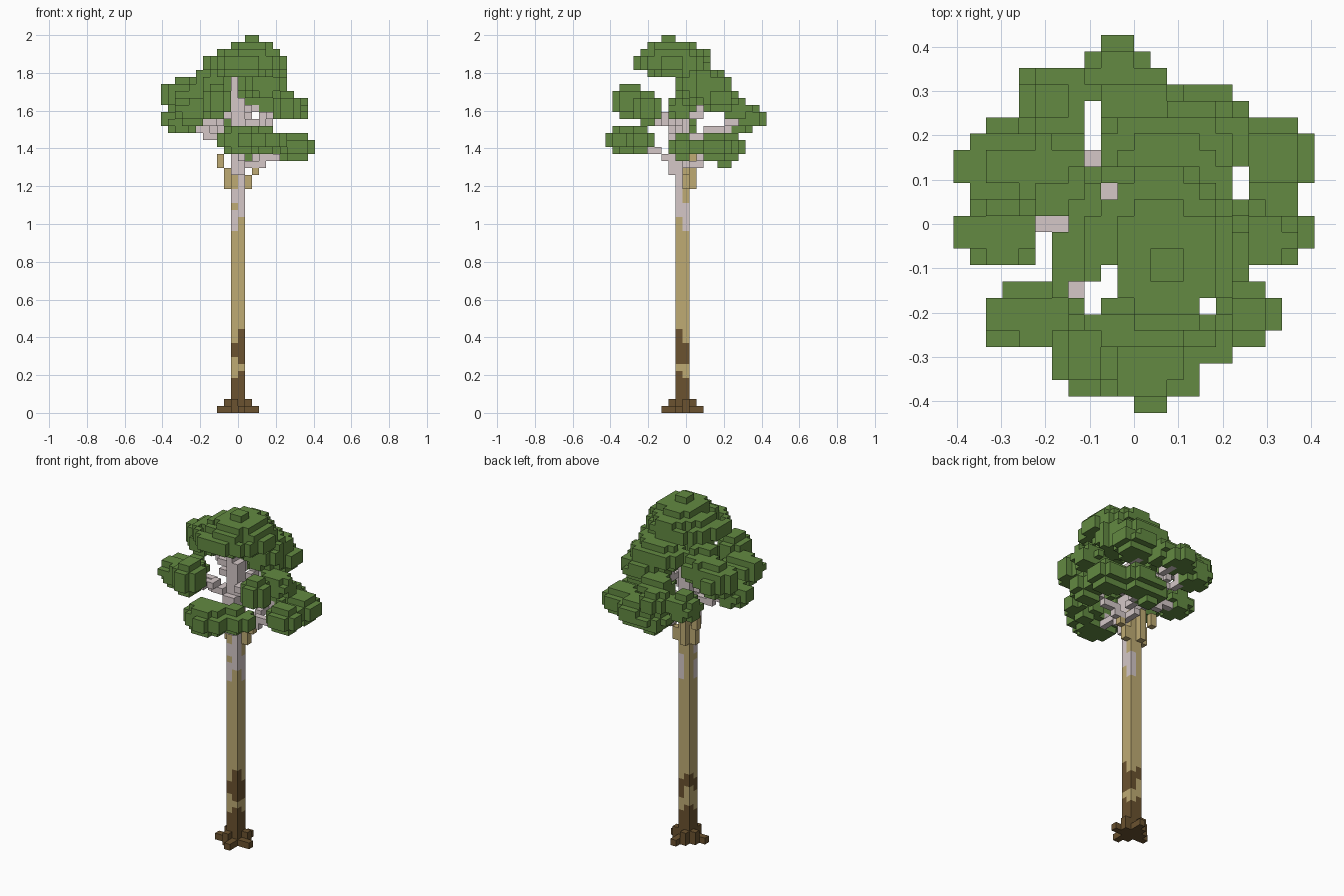
import bpy, bmesh, math
from mathutils import Vector

cube = bpy.data.objects.get("Cube")
if cube:
    bpy.data.objects.remove(cube)

V = 1 / 27  # edge of one block


def material(name, rgb):
    m = bpy.data.materials.new(name)
    m.use_nodes = True
    m.diffuse_color = (*rgb, 1)
    m.node_tree.nodes["Principled BSDF"].inputs["Base Color"].default_value = (*rgb, 1)
    return m


LEAF, PALE, TAN, DARK = range(4)
MATS = [material("leaf green", (0.125, 0.255, 0.054)),
        material("pale bark", (0.66, 0.575, 0.575)),
        material("tan bark", (0.52, 0.41, 0.175)),
        material("dark bark", (0.145, 0.085, 0.029))]

taken = {}   # block -> colour
parts = {}   # part name -> its blocks


def add(part, block, colour):
    if block not in taken:
        taken[block] = colour
        parts.setdefault(part, []).append(block)


def box(part, xs, ys, zs, colour):
    for i in range(*xs):
        for j in range(*ys):
            for k in range(*zs):
                add(part, (i, j, k), colour)


# Columns left open to the sky between the clumps
GAPS = {(-3, 4), (-3, 5), (-3, 6), (-3, 7), (-2, 2), (6, 2), (6, 3), (-6, 0), (-5, 0),
        (-6, -1), (-6, -2), (-2, -3), (-2, -4), (-3, -4), (-4, -4), (-3, -5), (4, -5)}


def lobe(part, centre, radius):
    """Rounded clump of leaf blocks."""
    spans = [range(math.floor(c - r) - 1, math.ceil(c + r) + 1) for c, r in zip(centre, radius)]
    for i in spans[0]:
        for j in spans[1]:
            if (i, j) in GAPS:
                continue
            for k in spans[2]:
                p = (i + 0.5, j, k + 0.5)
                if sum(((a - c) / r) ** 2 for a, c, r in zip(p, centre, radius)) <= 1:
                    add(part, (i, j, k), LEAF)


def branch(part, start, end):
    """Line of blocks from the trunk to a clump."""
    a, b = Vector(start), Vector(end)
    n = int((b - a).length * 1.5) + 1
    for s in range(n + 1):
        p = a.lerp(b, s / n)
        add(part, (math.floor(p.x), round(p.y), math.floor(p.z)), PALE)


# Trunk columns: bark bands from the ground up, as (top, colour)
COLUMNS = {
    (-1, -1): [(5, DARK), (8, TAN), (10, DARK), (26, TAN), (29, PALE), (30, TAN),
               (32, PALE), (35, TAN), (42, PALE)],
    (0, -1): [(6, DARK), (7, TAN), (12, DARK), (28, TAN), (42, PALE)],
    (-1, 0): [(6, DARK), (9, TAN), (11, DARK), (37, TAN), (42, PALE)],
    (0, 0): [(5, DARK), (7, TAN), (10, DARK), (26, TAN), (30, PALE), (37, TAN), (42, PALE)]}
for (i, j), bands in COLUMNS.items():
    low = 0
    for top, colour in bands:
        box("trunk", (i, i + 1), (j, j + 1), (low, top), colour)
        low = top
box("upper_trunk", (-1, 0), (-1, 1), (42, 48), PALE)
box("upper_trunk", (0, 1), (-1, 1), (42, 45), PALE)
box("trunk_collar", (-1, 1), (-2, -1), (34, 40), PALE)

# Roots: stepped cross
box("roots", (-3, 3), (-1, 0), (0, 1), DARK)
box("roots", (-2, 2), (0, 1), (0, 2), DARK)
box("roots", (0, 1), (-3, 3), (0, 1), DARK)
box("roots", (-1, 0), (-2, 2), (0, 2), DARK)

# Broken stubs under the crown
box("left_stub", (1, 2), (0, 1), (32, 34), TAN)
box("left_stub", (2, 3), (0, 1), (34, 35), TAN)
box("right_stub", (-2, -1), (0, 1), (32, 35), TAN)
box("right_stub", (-3, -2), (1, 2), (35, 37), TAN)
box("back_stub", (-1, 0), (1, 2), (32, 37), TAN)

# Leaf clumps: centre and radius in blocks
CLUMPS = {
    "crown_top": [((2, -2.3, 51), (4.3, 4.3, 2.6)), ((0.8, -2, 50), (6, 5.7, 2)),
                  ((1.3, 0.8, 50.5), (4, 2.8, 2.2))],
    "right_high_leaves": [((-8, 3.5, 45.3), (3, 2.7, 2.6)), ((-5.2, 3, 46), (3.2, 2.8, 2.2)),
                          ((-3.5, 1, 47.3), (3, 2.6, 2.2))],
    "right_low_leaves": [((-8.2, -0.5, 41.6), (2.8, 2, 1.9))],
    "front_right_leaves": [((-6.3, -5.6, 43.2), (3.2, 2, 2)), ((-3.2, -7.8, 44.4), (2.2, 2.6, 2.6))],
    "front_low_leaves": [((0.7, -8.2, 39), (3.7, 3, 2.2)), ((4, -6.5, 39), (2.8, 2.2, 1.8))],
    "front_left_leaves": [((7, -5.5, 43.8), (2.2, 2, 2.2))],
    "left_leaves": [((7.6, -0.8, 43.4), (2.6, 1.9, 1.9))],
    "left_low_leaves": [((8.5, -0.5, 38), (2.6, 2, 2)), ((8, 4, 38), (3, 2.7, 2.1))],
    "back_low_leaves": [((4.5, 5.8, 38), (2.8, 2.7, 2)), ((2, 5.5, 37.2), (2.6, 2.6, 1.9))],
    "back_leaves": [((-1, 9, 42.3), (2.3, 2.5, 1.8)), ((0, 7.3, 43.3), (2.5, 2.2, 1.8))],
    "back_right_leaves": [((-4.8, 7.5, 41.7), (2.5, 2.3, 2))],
    "back_left_leaves": [((3.7, 4.8, 44.8), (3.4, 2.7, 2.2)), ((2, 4, 47), (4, 3, 2))],
    "left_high_leaves": [((4, 1.2, 47), (3.3, 3.2, 2.4))],
}

# Branches reach from the trunk into each low or middle clump
for name, lobes in CLUMPS.items():
    if "top" in name or name == "left_high_leaves":
        continue
    x, y, z = lobes[0][0]
    foot = (math.copysign(0.5, x), -0.5, z - 3)
    knee = (x * 0.6, y * 0.6 - 0.2, z - 1.5)
    branch(name.replace("leaves", "branch"), foot, knee)
    branch(name.replace("leaves", "branch"), knee, (x, y, z))

for name, lobes in CLUMPS.items():
    for centre, radius in lobes:
        lobe(name, centre, radius)

# One mesh per part, keeping only faces open to the air
AXES = [Vector((1, 0, 0)), Vector((0, 1, 0)), Vector((0, 0, 1))]
for name, blocks in parts.items():
    bm = bmesh.new()
    for b in blocks:
        centre = Vector((b[0] + 0.5, b[1], b[2] + 0.5))
        for a in range(3):
            for sign in (1, -1):
                n = AXES[a] * sign
                if tuple(int(p + q) for p, q in zip(b, n)) in taken:
                    continue
                u, w = AXES[(a + 1) % 3], AXES[(a + 2) % 3] * sign
                ring = [n + u + w, n - u + w, n - u - w, n + u - w]
                face = bm.faces.new([bm.verts.new((centre + r / 2) * V) for r in ring])
                face.material_index = taken[b]
    bmesh.ops.remove_doubles(bm, verts=bm.verts, dist=V / 100)
    mesh = bpy.data.meshes.new(name)
    bm.to_mesh(mesh)
    bm.free()
    for m in MATS:
        mesh.materials.append(m)
    bpy.context.collection.objects.link(bpy.data.objects.new(name, mesh))
